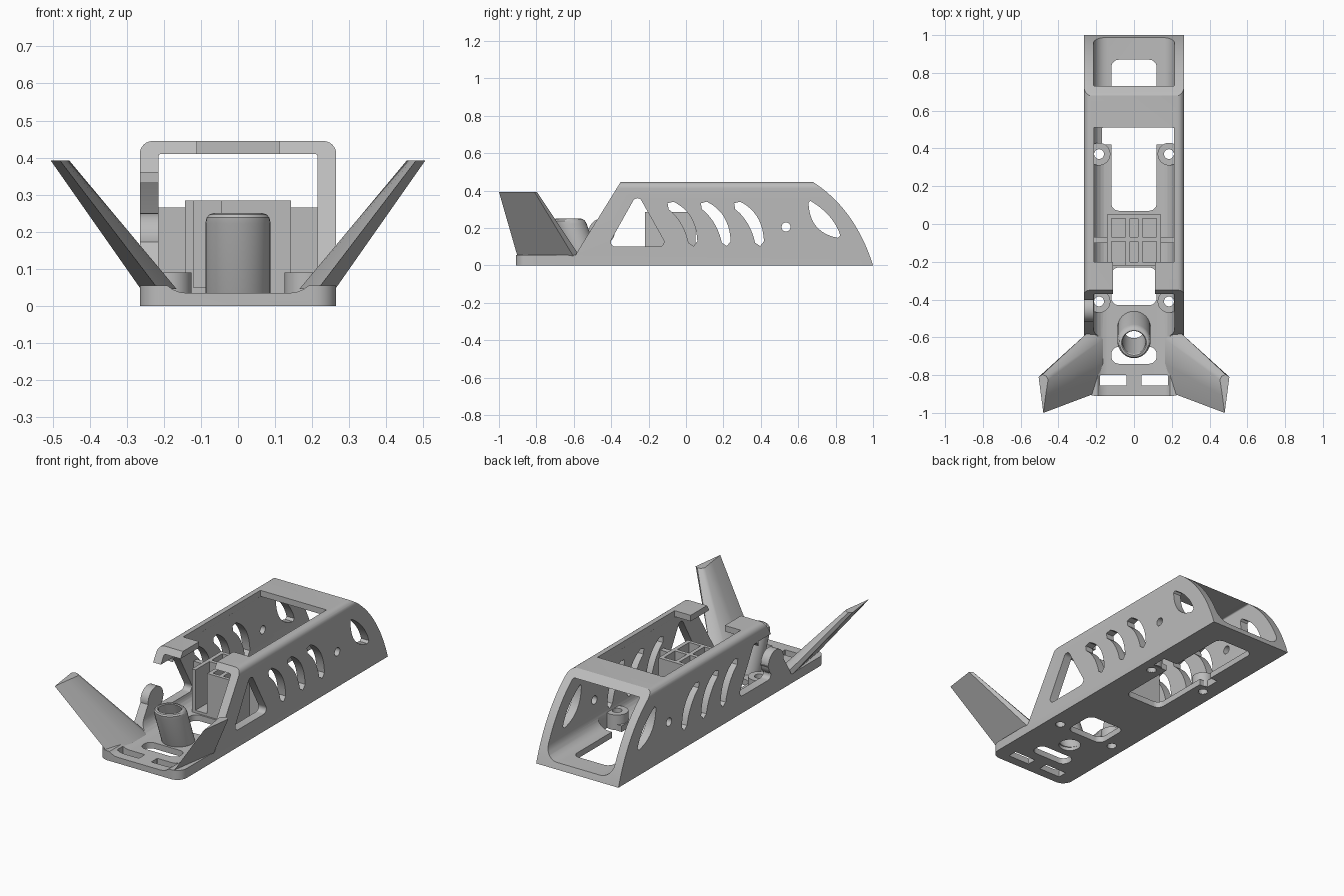
import bpy, bmesh, math
from mathutils import Vector

if "Cube" in bpy.data.objects:
    bpy.data.objects.remove(bpy.data.objects["Cube"])

grey = bpy.data.materials.new("plain grey")
grey.use_nodes = True
grey.diffuse_color = (0.5, 0.5, 0.5, 1)
grey.node_tree.nodes["Principled BSDF"].inputs["Base Color"].default_value = (0.5, 0.5, 0.5, 1)


def finish(name, bm):
    bmesh.ops.recalc_face_normals(bm, faces=bm.faces)
    mesh = bpy.data.meshes.new(name)
    bm.to_mesh(mesh)
    bm.free()
    mesh.materials.append(grey)
    ob = bpy.data.objects.new(name, mesh)
    bpy.context.scene.collection.objects.link(ob)
    return ob


def prism(name, pts, axis, lo, hi):
    """Extrude a 2D outline along x (pts = y,z), y (pts = x,z) or z (pts = x,y)."""
    def place(p, t):
        return {"x": (t, p[0], p[1]), "y": (p[0], t, p[1]), "z": (p[0], p[1], t)}[axis]
    bm = bmesh.new()
    a = [bm.verts.new(place(p, lo)) for p in pts]
    b = [bm.verts.new(place(p, hi)) for p in pts]
    bm.faces.new(a)
    bm.faces.new(b)
    for i in range(len(pts)):
        j = (i + 1) % len(pts)
        bm.faces.new((a[i], a[j], b[j], b[i]))
    return finish(name, bm)


def bezier(a, c, b, n=12):
    a, b, c = Vector(a), Vector(b), Vector(c)
    return [a * (1 - t) ** 2 + c * 2 * t * (1 - t) + b * t * t for t in (i / n for i in range(n + 1))]


def rounded(pts, radii, n=6):
    """Round the corners of an outline; radii is one number or one per corner."""
    if not isinstance(radii, (list, tuple)):
        radii = [radii] * len(pts)
    out = []
    for i, r in enumerate(radii):
        p, prev, nxt = Vector(pts[i]), Vector(pts[i - 1]), Vector(pts[(i + 1) % len(pts)])
        if r == 0:
            out.append(p)
            continue
        u, v = (prev - p).normalized(), (nxt - p).normalized()
        half = u.angle(v) / 2
        centre = p + (u + v).normalized() * r / math.sin(half)
        start = p + u * r / math.tan(half) - centre
        end = p + v * r / math.tan(half) - centre
        a0 = math.atan2(start.y, start.x)
        turn = (math.atan2(end.y, end.x) - a0 + math.pi) % (2 * math.pi) - math.pi
        for k in range(n + 1):
            a = a0 + turn * k / n
            out.append(centre + Vector((math.cos(a), math.sin(a))) * r)
    return out


def rect(x0, x1, y0, y1):
    return [(x0, y0), (x1, y0), (x1, y1), (x0, y1)]


def circle(x, y, r, n=24):
    return [(x + r * math.cos(i * math.tau / n), y + r * math.sin(i * math.tau / n)) for i in range(n)]


def boolean(ob, cutter, op="DIFFERENCE"):
    mod = ob.modifiers.new("cut", "BOOLEAN")
    mod.object, mod.operation, mod.solver = cutter, op, "EXACT"
    bpy.context.view_layer.objects.active = ob
    bpy.ops.object.modifier_apply(modifier=mod.name)
    bpy.data.objects.remove(cutter)


def cut(pts, axis, lo, hi):
    boolean(shell, prism("cutter", pts, axis, lo, hi))


def smooth(ob):
    bpy.ops.object.select_all(action="DESELECT")
    ob.select_set(True)
    bpy.context.view_layer.objects.active = ob
    bpy.ops.object.shade_smooth_by_angle(angle=math.radians(30))


def ring_tube(name, x, y, rings, lean=0.0, n=32):
    """Revolve a closed (radius, height) outline, sheared along y."""
    bm = bmesh.new()
    loops = [[bm.verts.new((px, py - z * lean, z)) for px, py in circle(x, y, r, n)] for r, z in rings]
    for k, a in enumerate(loops):
        b = loops[(k + 1) % len(loops)]
        for i in range(n):
            j = (i + 1) % n
            bm.faces.new((a[i], a[j], b[j], b[i]))
    ob = finish(name, bm)
    smooth(ob)
    return ob


# Body shell: hollow section trimmed by the side and plan outlines
shell = prism("body_shell", rounded(rect(-0.265, 0.265, 0, 0.445), [0, 0, 0.035, 0.035]), "y", -0.95, 1.2)
cut(rounded(rect(-0.215, 0.215, 0.035, 0.41), [0.075, 0.075, 0.008, 0.008]), "y", -1.2, 1.4)
side = [(-1, -0.1), (-1, 0.055), (-0.59, 0.055), (-0.57, 0.09), (-0.322, 0.49), (0.62, 0.484)]
side += bezier((0.68, 0.445), (0.905, 0.30), (1, 0), 20) + [(1.02, -0.1)]
boolean(shell, prism("side_trim", side, "x", -0.5, 0.5), "INTERSECT")
plan = rounded(rect(-0.4, 0.4, -0.91, 1.3), 0)
plan = rounded([(-0.2651, -0.91), (0.2651, -0.91), (0.2651, 1.3), (-0.2651, 1.3)], [0.06, 0.06, 0, 0])
boolean(shell, prism("plan_trim", plan, "z", -0.2, 0.7), "INTERSECT")

# Roof openings between the front tabs and rear bar
cut(rect(-0.213, 0.213, -0.2, 0.51), "z", 0.3, 0.6)
cut(rect(-0.11, 0.11, -0.6, -0.19), "z", 0.3, 0.6)

# Side wall openings
cut(rounded([(-0.42, 0.1), (-0.1, 0.1), (-0.26, 0.385)], 0.025), "x", -0.4, 0.4)
for k in range(3):
    line = bezier((-0.08, 0.32), (0.02, 0.26), (0.037, 0.125))
    left, right = [], []
    for i, p in enumerate(line):
        d = (line[min(i + 1, 12)] - line[max(i - 1, 0)]).normalized()
        w = 0.024 + 0.007 * math.sin(math.pi * i / 12)
        left.append(p + Vector((-d.y, d.x)) * w)
        right.append(p - Vector((-d.y, d.x)) * w)
    d0, d1 = line[1] - line[0], line[-1] - line[-2]
    tip0, tip1 = line[0] - d0.normalized() * 0.022, line[-1] + d1.normalized() * 0.022
    loop = [tip0] + left + [tip1] + right[::-1]
    cut([p + Vector((k * 0.178, 0)) for p in loop], "x", -0.4, 0.4)
cut(circle(0.535, 0.205, 0.024), "x", -0.4, 0.4)
window = bezier((0.665, 0.345), (0.79, 0.27), (0.825, 0.16)) + bezier((0.812, 0.147), (0.66, 0.175), (0.655, 0.335))
cut(window, "x", -0.4, 0.4)
# Gap in the right front pillar
cut(rect(-0.7, -0.29, 0.18, 0.36), "x", -0.4, -0.2)

# Floor openings
for x0, x1, y0, y1, r in ((-0.12, 0.12, 0.07, 0.87, 0.04), (-0.17, 0.212, 0.42, 0.51, 0.005),
                          (-0.12, 0.12, -0.43, -0.23, 0.04), (-0.12, 0.12, -0.74, -0.65, 0.04),
                          (-0.18, -0.04, -0.855, -0.8, 0.004), (0.04, 0.18, -0.855, -0.8, 0.004)):
    cut(rounded(rect(x0, x1, y0, y1), r), "z", -0.1, 0.1)
cut(circle(0, -0.55, 0.06), "z", -0.1, 0.1)
mounts = [(sx * 0.185, y) for sx in (-1, 1) for y in (0.37, -0.41)]
for x, y in mounts:
    cut(circle(x, y, 0.027), "z", -0.1, 0.12)
smooth(shell)

# Rounded stump of the right pillar
stump = prism("pillar_stump", circle(-0.45, 0.18, 0.07, 32), "x", -0.265, -0.215)
smooth(stump)

# Screw bosses
for x, y in mounts:
    ring_tube("screw_boss", x, y, [(0.06, 0.002), (0.06, 0.09), (0.026, 0.09), (0.026, 0.002)])

# Leaning antenna tube
ring_tube("antenna_tube", 0, -0.537, [(0.088, 0.02), (0.088, 0.222), (0.085, 0.238), (0.077, 0.247),
                                     (0.066, 0.25), (0.061, 0.245), (0.06, 0.02)], 0.37)

# Open compartment holder and its side ribs
holder = prism("holder", rect(-0.143, 0.143, -0.22, 0.05), "z", 0.02, 0.285)
for x0, x1 in ((-0.12, -0.045), (-0.022, 0.022), (0.045, 0.12)):
    for y0, y1 in ((-0.2, -0.092), (-0.07, 0.028)):
        if x0 < 0 and y0 < -0.1 and x1 < 0:
            y0 = -0.3
        boolean(holder, prism("cell", rect(x0, x1, y0, y1), "z", 0.05, 0.4))
smooth(holder)
for s in (-1, 1):
    prism("holder_rib", rect(*sorted((s * 0.14, s * 0.22)), -0.1, -0.07), "z", 0.02, 0.265)

# Swept fins
root = [(0.215, -0.9), (0.165, -0.74), (0.165, -0.61), (0.195, -0.575), (0.235, -0.565), (0.262, -0.6)]
tip = [(0.48, -1.0), (0.468, -0.91), (0.455, -0.825), (0.465, -0.805), (0.485, -0.797), (0.505, -0.81)]
for s in (-1, 1):
    bm = bmesh.new()
    low = [bm.verts.new((s * x, y, 0.045)) for x, y in root]
    high = [bm.verts.new((s * x, y, 0.392)) for x, y in tip]
    bm.faces.new(low)
    bm.faces.new(high)
    for i in range(len(root)):
        j = (i + 1) % len(root)
        bm.faces.new((low[i], low[j], high[j], high[i]))
    smooth(finish("left_fin" if s > 0 else "right_fin", bm))
